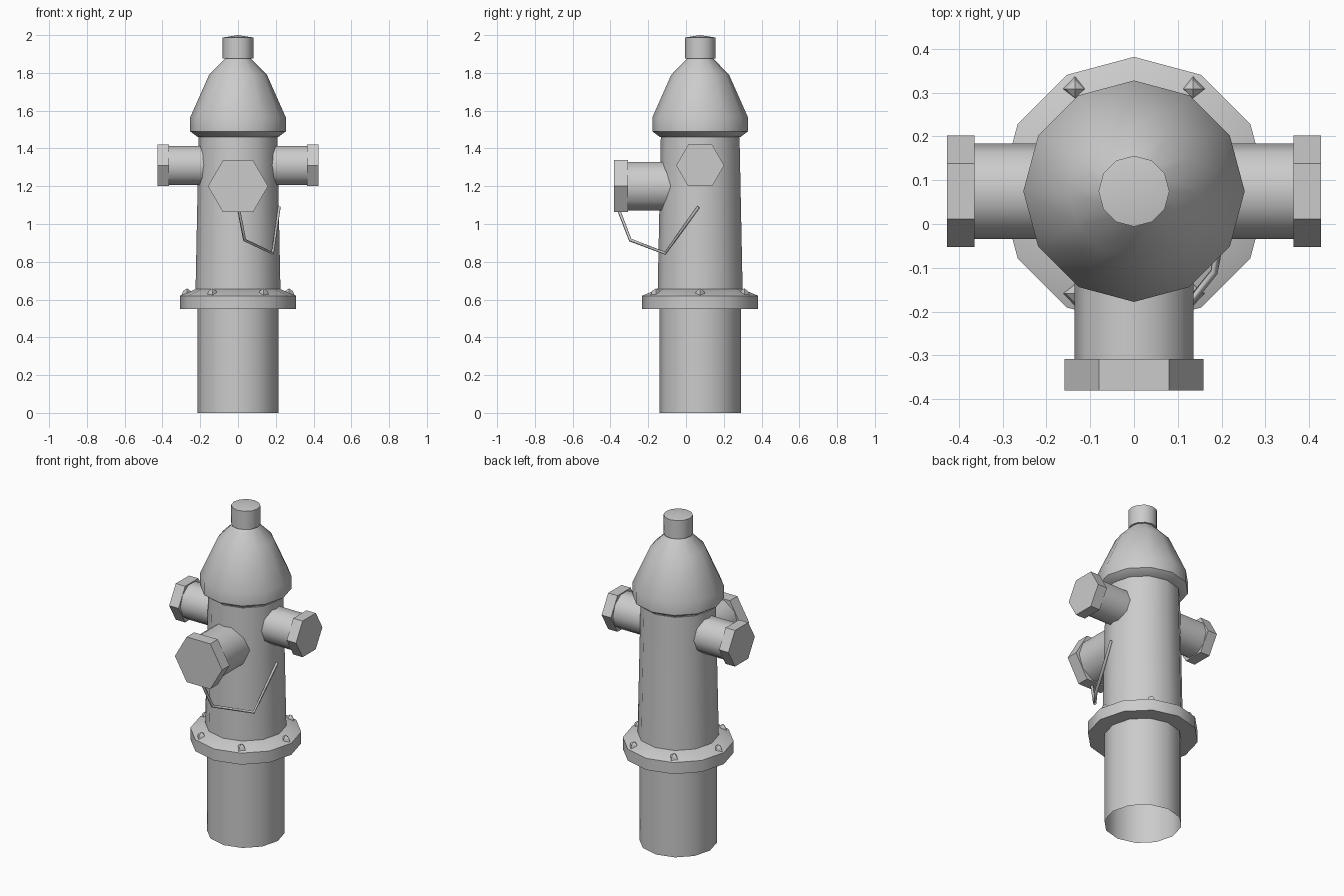
import bpy, bmesh, math
from mathutils import Matrix, Vector

cube = bpy.data.objects.get("Cube")
if cube:
    bpy.data.objects.remove(cube, do_unlink=True)

AXIS = Vector((0, 0.075, 0))  # upright axis of the hydrant

grey = bpy.data.materials.new("light grey")
grey.use_nodes = True
grey.diffuse_color = (0.6, 0.6, 0.6, 1)
grey.node_tree.nodes["Principled BSDF"].inputs["Base Color"].default_value = (0.6, 0.6, 0.6, 1)


def add_object(name, bm, matrix=Matrix(), smooth=True):
    bmesh.ops.recalc_face_normals(bm, faces=bm.faces)
    bm.transform(matrix)
    mesh = bpy.data.meshes.new(name)
    bm.to_mesh(mesh)
    bm.free()
    mesh.materials.append(grey)
    obj = bpy.data.objects.new(name, mesh)
    bpy.context.collection.objects.link(obj)
    if smooth:
        bpy.ops.object.select_all(action="DESELECT")
        obj.select_set(True)
        bpy.context.view_layer.objects.active = obj
        bpy.ops.object.shade_smooth_by_angle(angle=math.radians(40))
    return obj


def lathe(name, profile, matrix=Matrix.Translation(AXIS), sides=12, smooth=True):
    """Turn (radius, height) points around z; radius 0 closes the end."""
    bm = bmesh.new()
    rings = []
    for r, z in profile:
        count = sides if r else 1
        rings.append([bm.verts.new((r * math.cos(math.tau * i / sides),
                                    r * math.sin(math.tau * i / sides), z))
                      for i in range(count)])
    for a, b in zip(rings, rings[1:]):
        for i in range(sides):
            j = (i + 1) % sides
            corners = [a[i % len(a)], a[j % len(a)], b[j % len(b)], b[i % len(b)]]
            bm.faces.new(list(dict.fromkeys(corners)))
    return add_object(name, bm, matrix, smooth)


# Upright parts; the lower barrel is an open pipe
lathe("lower_barrel", [(0.215, 0), (0.215, 0.56)])
lathe("flange", [(0.2, 0.55), (0.307, 0.55), (0.307, 0.62), (0.225, 0.655), (0.2, 0.655)])
lathe("upper_barrel", [(0.225, 0.64), (0.208, 1.48)])
lathe("bonnet", [(0.2, 1.46), (0.213, 1.46), (0.253, 1.49), (0.253, 1.565),
                 (0.153, 1.79), (0.065, 1.88)])
lathe("operating_nut", [(0, 1.875), (0.081, 1.875), (0.081, 1.987), (0, 2.0)])

# Flange bolts
for i in range(6):
    turn = Matrix.Rotation(math.radians(60 * i), 4, "Z")
    place = Matrix.Translation(AXIS + turn @ Vector((0.27, 0, 0)))
    lathe(f"flange_bolt_{i + 1}", [(0.032, 0.615), (0.02, 0.645), (0, 0.66)],
          place, sides=4, smooth=False)


def outlet(name, height, turn, pipe_r, cap_r, cap_start, cap_end):
    """Pipe and hexagonal cap pointing outward, given lengths from the axis."""
    matrix = (Matrix.Translation(AXIS + Vector((0, 0, height)))
              @ Matrix.Rotation(math.radians(turn), 4, "Z")
              @ Matrix.Rotation(math.radians(90), 4, "X")
              @ Matrix.Rotation(0, 4, "Z"))
    lathe(name + "_pipe", [(pipe_r, 0.15), (pipe_r, cap_start + 0.01)], matrix, sides=10)
    lathe(name + "_cap", [(0, cap_start), (cap_r, cap_start), (cap_r, cap_end), (0, cap_end)],
          matrix, sides=6, smooth=False)


# Outlets: turn 0 faces the front
outlet("front_outlet", 1.2, 0, 0.136, 0.159, 0.383, 0.455)
outlet("left_outlet", 1.31, 90, 0.109, 0.127, 0.364, 0.427)
outlet("right_outlet", 1.31, -90, 0.109, 0.127, 0.364, 0.427)

# Retaining chain from the front cap to the barrel
curve = bpy.data.curves.new("chain", "CURVE")
curve.dimensions = "3D"
curve.bevel_depth = 0.009
curve.bevel_resolution = 0
curve.use_fill_caps = True
path = [(0.005, -0.355, 1.07), (0.035, -0.295, 0.915), (0.183, -0.11, 0.845), (0.218, 0.066, 1.09)]
spline = curve.splines.new("POLY")
spline.points.add(len(path) - 1)
for point, co in zip(spline.points, path):
    point.co = (*co, 1)
curve.materials.append(grey)
bpy.context.collection.objects.link(bpy.data.objects.new("chain", curve))
